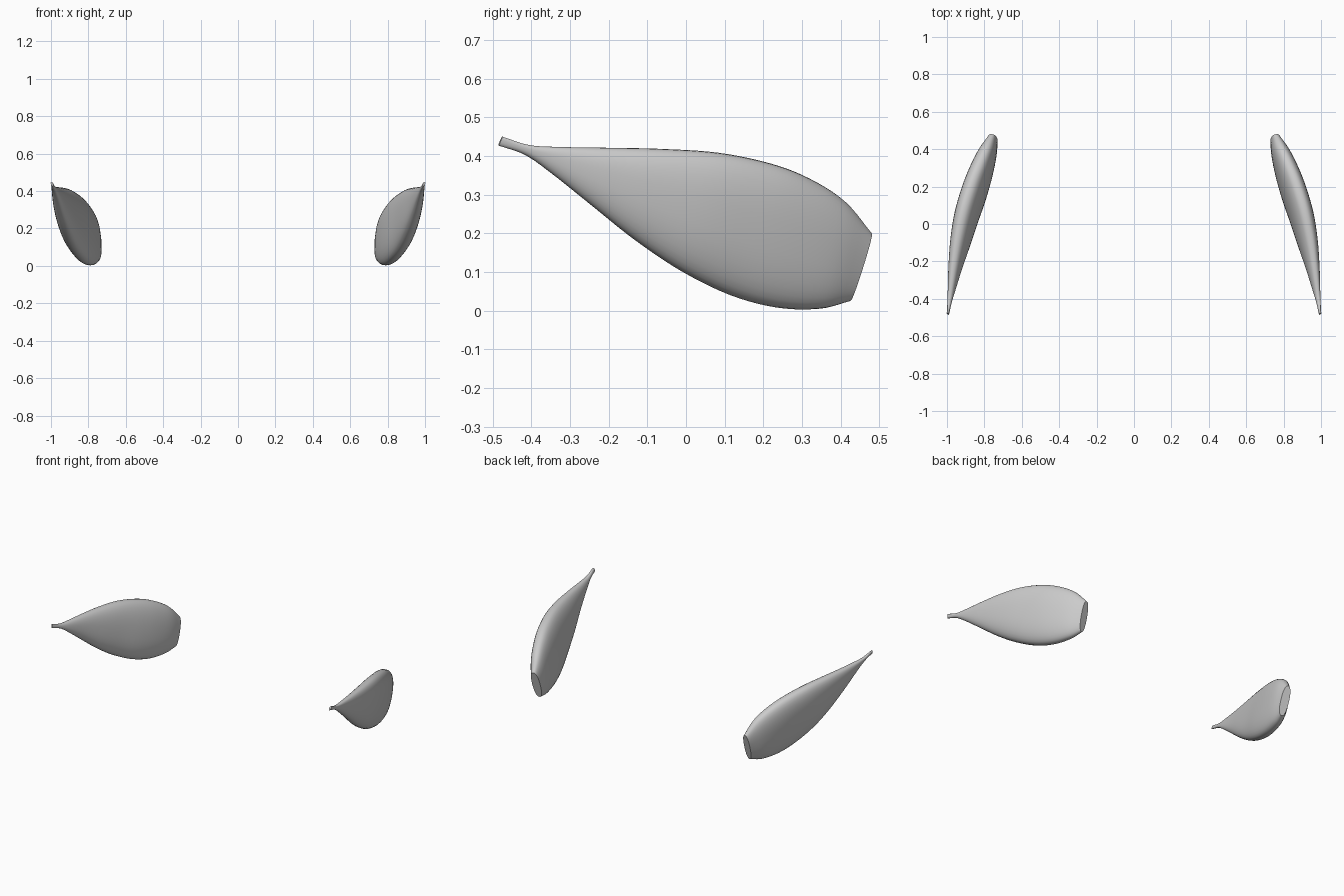
import bpy, bmesh, math
from mathutils import Vector

cube = bpy.data.objects.get("Cube")
if cube:
    bpy.data.objects.remove(cube, do_unlink=True)

grey = bpy.data.materials.new("plain grey")
grey.use_nodes = True
colour = (0.6, 0.6, 0.6, 1)
grey.diffuse_color = colour
grey.node_tree.nodes["Principled BSDF"].inputs["Base Color"].default_value = colour

# Stations from thin tip to blunt tail: upper edge, lower edge, half thickness
STATIONS = [
    ((.997, -.475, .450), (.993, -.485, .427), .006),
    ((.987, -.405, .428), (.983, -.415, .402), .012),
    ((.977, -.320, .423), (.969, -.345, .353), .022),
    ((.962, -.200, .421), (.948, -.245, .273), .036),
    ((.940, -.060, .418), (.918, -.130, .181), .051),
    ((.908, .085, .408), (.885, -.010, .101), .061),
    ((.866, .220, .380), (.844, .115, .040), .064),
    ((.827, .320, .341), (.809, .235, .008), .060),
    ((.788, .410, .283), (.778, .345, .005), .048),
    ((.757, .480, .200), (.752, .425, .025), .026),
]
RING, STEPS = 36, 5
ACROSS = Vector((.97, .22, 0)).normalized()


def spline(values, i, t):
    """Catmull-Rom value between station i and i + 1."""
    last = len(values) - 1
    b, c = values[i], values[i + 1]
    a = values[i - 1] if i else b * 2 - c
    d = values[i + 2] if i + 2 <= last else c * 2 - b
    return (b * 2 + (c - a) * t + (a * 2 - b * 5 + c * 4 - d) * t ** 2
            + (b * 3 - a - c * 3 + d) * t ** 3) / 2


def rounded(v, power=.85):
    return math.copysign(abs(v) ** power, v)


def paddle(name, side):
    """Loft flattened oval sections along the stations."""
    tops = [Vector(s[0]) for s in STATIONS]
    lows = [Vector(s[1]) for s in STATIONS]
    thick = [s[2] for s in STATIONS]
    spots = [(i, k / STEPS) for i in range(len(STATIONS) - 1) for k in range(STEPS)]
    spots.append((len(STATIONS) - 2, 1))
    bm = bmesh.new()
    rings = []
    for i, t in spots:
        top, low, half = (spline(v, i, t) for v in (tops, lows, thick))
        ring = []
        for k in range(RING):
            a = math.tau * k / RING
            p = (top + low) / 2 + (top - low) / 2 * rounded(math.sin(a))
            p += ACROSS * half * rounded(math.cos(a))
            ring.append(bm.verts.new((p.x * side, p.y, p.z)))
        rings.append(ring)
    for r, s in zip(rings, rings[1:]):
        for k in range(RING):
            n = (k + 1) % RING
            bm.faces.new((r[k], r[n], s[n], s[k]))
    # Blunt end caps
    bm.faces.new(rings[0])
    bm.faces.new(rings[-1])
    bmesh.ops.recalc_face_normals(bm, faces=bm.faces)
    mesh = bpy.data.meshes.new(name)
    bm.to_mesh(mesh)
    bm.free()
    mesh.materials.append(grey)
    obj = bpy.data.objects.new(name, mesh)
    bpy.context.collection.objects.link(obj)
    bpy.ops.object.select_all(action='DESELECT')
    obj.select_set(True)
    bpy.context.view_layer.objects.active = obj
    bpy.ops.object.shade_smooth_by_angle(angle=math.radians(40))


paddle("left_paddle", 1)
paddle("right_paddle", -1)
